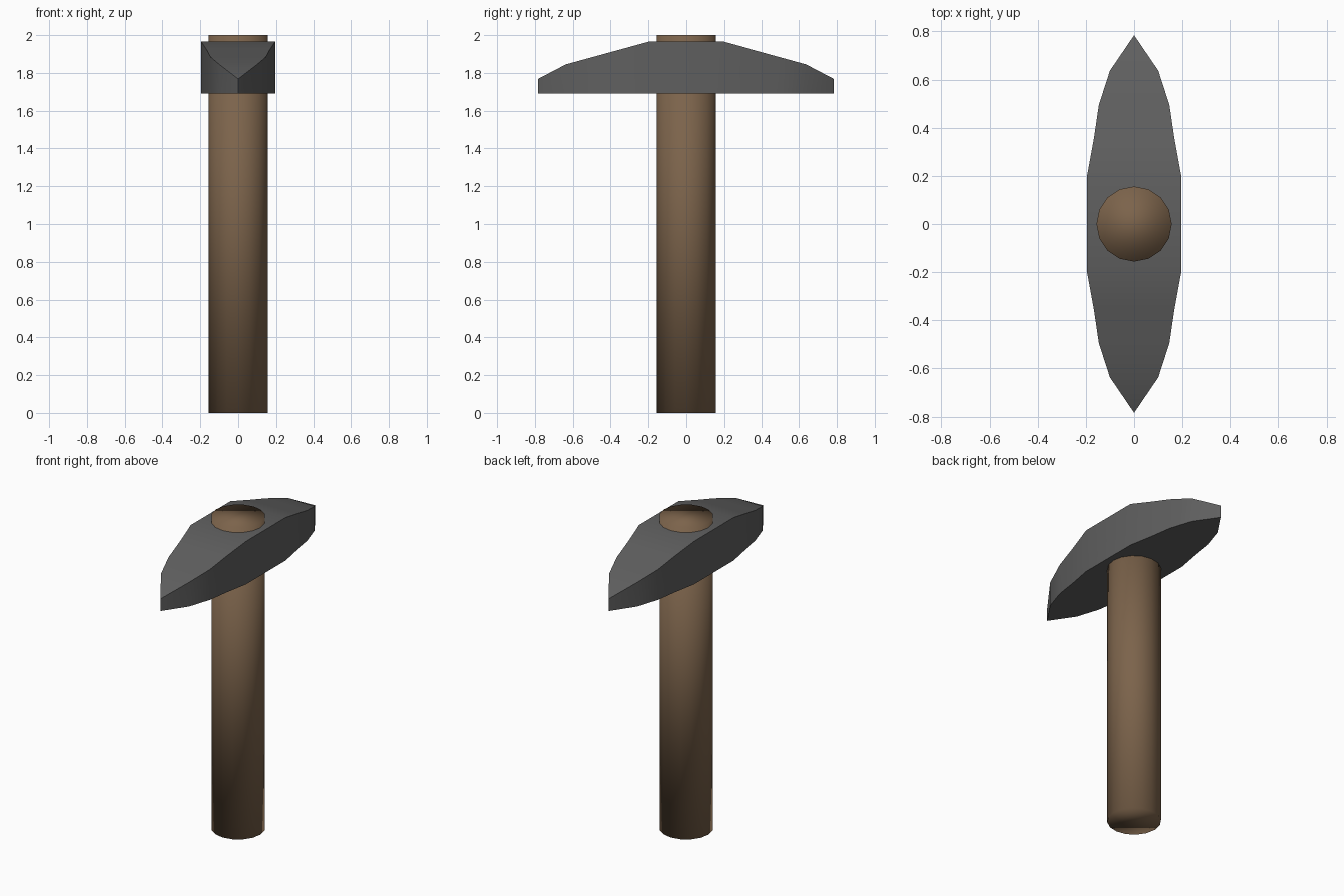
import bpy, bmesh, math

if "Cube" in bpy.data.objects:
    bpy.data.objects.remove(bpy.data.objects["Cube"])


def material(name, color):
    m = bpy.data.materials.new(name)
    m.diffuse_color = color
    m.use_nodes = True
    m.node_tree.nodes["Principled BSDF"].inputs["Base Color"].default_value = m.diffuse_color
    return m


# Handle: 16-sided shaft, softly shaded over the ends
bpy.ops.mesh.primitive_cylinder_add(vertices=16, radius=0.156, depth=2, location=(0, 0, 1))
handle = bpy.context.object
handle.name = "handle"
bpy.ops.object.shade_smooth()
handle.data.materials.append(material("wood", (0.20, 0.125, 0.07, 1)))

# Head: cross-sections (y, half width, top z) of one half, mirrored along y
BOTTOM = 1.69
half = [(0.2, 0.195, 1.965), (0.353, 0.167, 1.923), (0.495, 0.146, 1.884),
        (0.637, 0.1, 1.845), (0.784, 0.0, 1.768)]
stations = [(-y, w, z) for y, w, z in reversed(half)] + half

bm = bmesh.new()
rings = [[bm.verts.new(p) for p in ((-w, y, BOTTOM), (w, y, BOTTOM), (w, y, z), (-w, y, z))]
         for y, w, z in stations]
for a, b in zip(rings, rings[1:]):
    for i in range(4):
        j = (i + 1) % 4
        bm.faces.new((a[i], a[j], b[j], b[i]))
# Weld the zero-width tips into single edges
bmesh.ops.remove_doubles(bm, verts=bm.verts[:], dist=0.0001)
bmesh.ops.recalc_face_normals(bm, faces=bm.faces[:])
mesh = bpy.data.meshes.new("pick_head")
bm.to_mesh(mesh)
bm.free()
head = bpy.data.objects.new("pick_head", mesh)
bpy.context.collection.objects.link(head)
mesh.materials.append(material("dark_metal", (0.115, 0.115, 0.115, 1)))

bpy.ops.object.select_all(action='DESELECT')
head.select_set(True)
bpy.context.view_layer.objects.active = head
bpy.ops.object.shade_smooth_by_angle(angle=math.radians(30))
